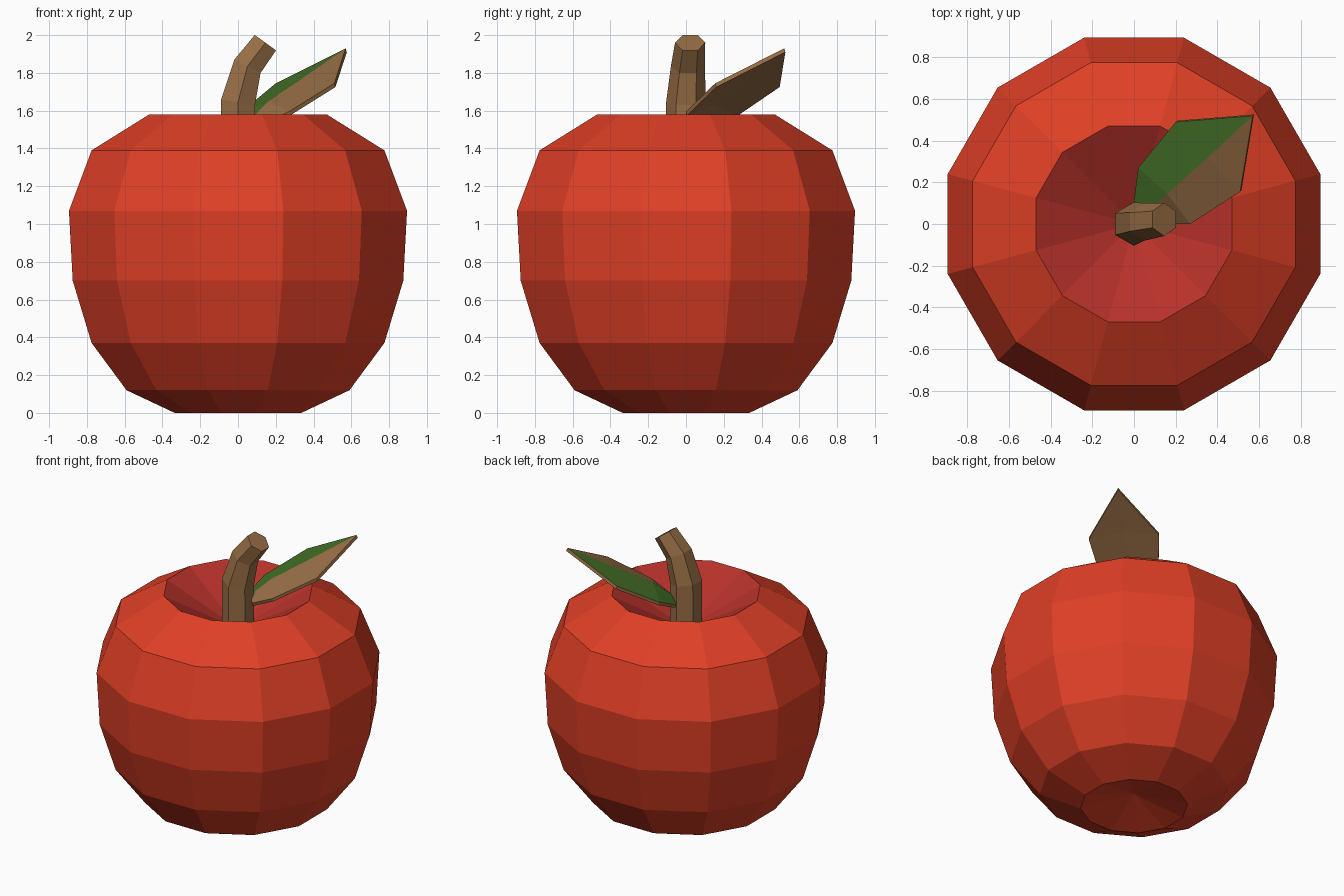
import bpy, bmesh, math
from mathutils import Vector

if "Cube" in bpy.data.objects:
    bpy.data.objects.remove(bpy.data.objects["Cube"])


def material(name, rgb):
    m = bpy.data.materials.new(name)
    m.diffuse_color = (*rgb, 1)
    m.use_nodes = True
    m.node_tree.nodes["Principled BSDF"].inputs["Base Color"].default_value = m.diffuse_color
    return m


RED = material("apple red", (0.74, 0.05, 0.019))
CRIMSON = material("hollow crimson", (0.48, 0.031, 0.023))
BROWN = material("bark brown", (0.31, 0.155, 0.06))
GREEN = material("leaf green", (0.055, 0.16, 0.02))


def finish(bm, name, mats):
    bmesh.ops.recalc_face_normals(bm, faces=bm.faces[:])
    me = bpy.data.meshes.new(name)
    bm.to_mesh(me)
    bm.free()
    for m in mats:
        me.materials.append(m)
    ob = bpy.data.objects.new(name, me)
    bpy.context.collection.objects.link(ob)
    return ob


def bridge(bm, a, b):
    n = len(a)
    return [bm.faces.new((a[i], a[(i + 1) % n], b[(i + 1) % n], b[i])) for i in range(n)]


def fan(bm, ring, centre):
    n = len(ring)
    return [bm.faces.new((ring[i], ring[(i + 1) % n], centre)) for i in range(n)]


# Apple body: twelve-sided lathe with a hollow at each end
profile = [(0.335, 0.0), (0.59, 0.12), (0.775, 0.37), (0.875, 0.70),
           (0.895, 1.07), (0.775, 1.39), (0.47, 1.58)]
bm = bmesh.new()
rings = []
for flat, z in profile:
    r = flat / math.cos(math.radians(15))
    rings.append([bm.verts.new((r * math.cos(math.radians(15 + 30 * i)),
                                r * math.sin(math.radians(15 + 30 * i)), z)) for i in range(12)])
for a, b in zip(rings, rings[1:]):
    bridge(bm, a, b)
fan(bm, rings[0], bm.verts.new((0, 0, 0.09)))
for f in fan(bm, rings[-1], bm.verts.new((0, 0, 1.31))):
    f.material_index = 1
finish(bm, "apple_body", [RED, CRIMSON])

# Stem: six-sided tube that bends to the right; (x, y, z, radius, tilt)
path = [(0.0, 0.0, 1.30, 0.105, 0), (0.0, 0.0, 1.645, 0.105, 9),
        (0.05, 0.01, 1.835, 0.09, 27), (0.145, 0.022, 1.96, 0.08, 36)]
bm = bmesh.new()
rings = []
for x, y, z, r, tilt in path:
    t = math.radians(tilt)
    ring = []
    for i in range(6):
        a = math.radians(90 + 60 * i)
        u = r * math.cos(a)
        ring.append(bm.verts.new((x + u * math.cos(t), y + r * math.sin(a), z - u * math.sin(t))))
    rings.append(ring)
for a, b in zip(rings, rings[1:]):
    bridge(bm, a, b)
bm.faces.new(rings[0])
bm.faces.new(rings[-1])
finish(bm, "stem", [BROWN])

# Leaf: thin, slightly ridged blade; each row is back edge, midrib, front edge
rows = [((0.0, 0.11, 1.52), (0.06, 0.05, 1.545), (0.11, 0.0, 1.52)),
        ((0.02, 0.27, 1.595), (0.16, 0.145, 1.65), (0.27, 0.0, 1.595)),
        ((0.20, 0.49, 1.745), (0.355, 0.32, 1.782), (0.51, 0.155, 1.745))]
tip = (0.57, 0.52, 1.93)
drop = Vector((0.006, 0.006, -0.02))
bm = bmesh.new()


def blade(offset):
    vs = [[bm.verts.new(Vector(p) + offset) for p in row] for row in rows]
    t = bm.verts.new(Vector(tip) + offset)
    faces = [[], []]
    for side in (0, 1):
        for a, b in zip(vs, vs[1:]):
            faces[side].append(bm.faces.new((a[side], a[side + 1], b[side + 1], b[side])))
        faces[side].append(bm.faces.new((vs[2][side], vs[2][side + 1], t)))
    rim = [v[0] for v in vs] + [t] + [v[2] for v in reversed(vs)] + [vs[0][1]]
    return rim, faces


top_rim, top_faces = blade(Vector((0, 0, 0)))
low_rim, _ = blade(drop)
bridge(bm, top_rim, low_rim)
for f in top_faces[0]:          # only the back half of the upper side is green
    f.material_index = 1
finish(bm, "leaf", [BROWN, GREEN])
